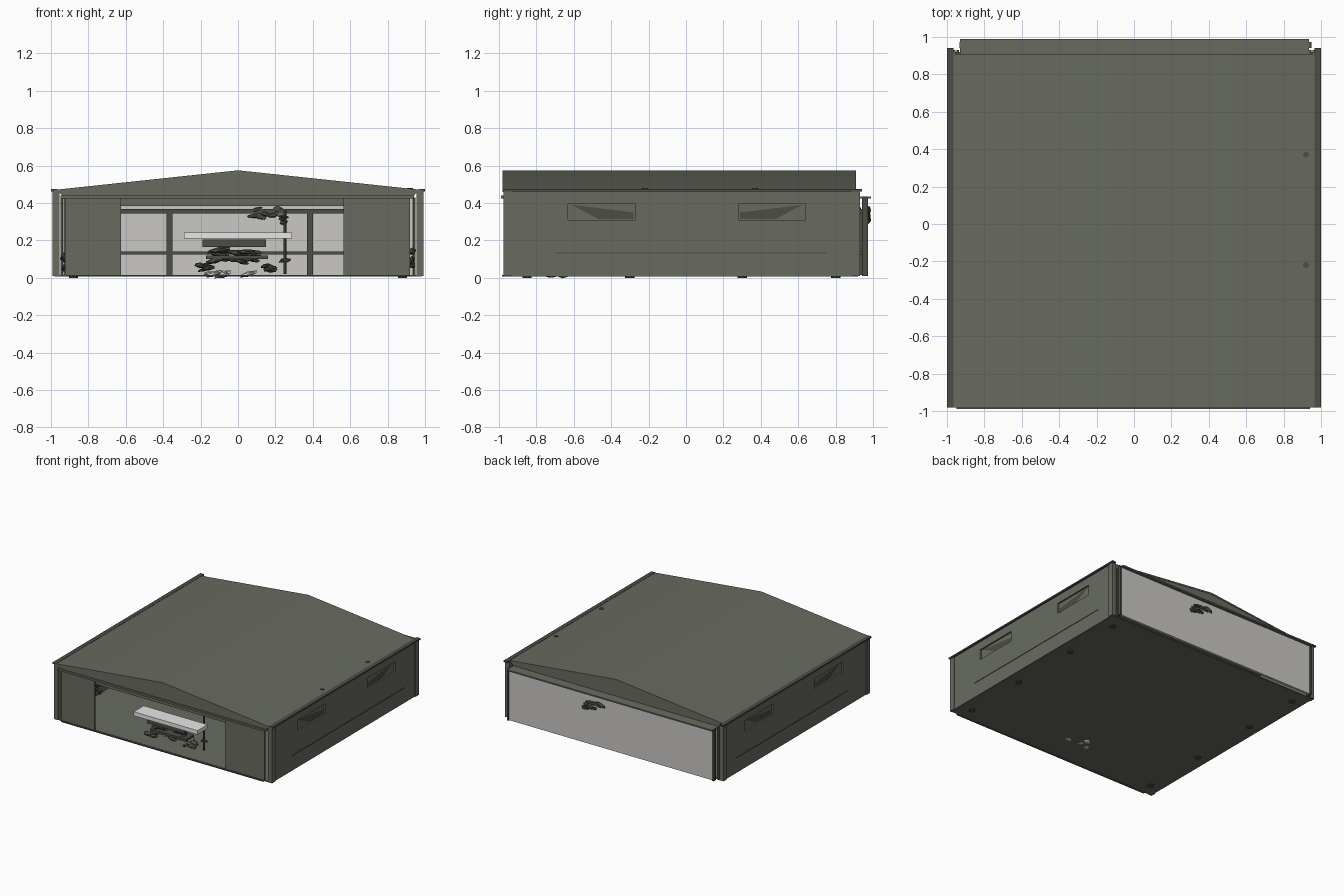
import bpy, bmesh, math, random
from mathutils import Vector, Matrix

random.seed(4)
if "Cube" in bpy.data.objects:
    bpy.data.objects.remove(bpy.data.objects["Cube"])


def material(name, rgb):
    m = bpy.data.materials.new(name)
    m.use_nodes = True
    m.diffuse_color = (*rgb, 1)
    node = next(n for n in m.node_tree.nodes if n.type == 'BSDF_PRINCIPLED')
    node.inputs["Base Color"].default_value = (*rgb, 1)
    return m


OLIVE = material("olive grey", (0.14, 0.148, 0.118))
DARK = material("dark olive", (0.07, 0.074, 0.06))
PALE = material("pale grey", (0.60, 0.58, 0.555))
WHITE = material("white", (0.82, 0.82, 0.82))


def finish(name, bm, mat):
    bmesh.ops.recalc_face_normals(bm, faces=bm.faces)
    mesh = bpy.data.meshes.new(name)
    bm.to_mesh(mesh)
    bm.free()
    mesh.materials.append(mat)
    ob = bpy.data.objects.new(name, mesh)
    bpy.context.collection.objects.link(ob)
    return ob


def box(name, mat, x, y, z):
    """Box from (min, max) pairs."""
    bm = bmesh.new()
    size = [b[1] - b[0] for b in (x, y, z)]
    mid = Vector([(b[0] + b[1]) / 2 for b in (x, y, z)])
    bmesh.ops.create_cube(bm, size=1, matrix=Matrix.Translation(mid) @ Matrix.Diagonal((*size, 1)))
    return finish(name, bm, mat)


def prism(name, mat, profile, y0, y1):
    """Extrude an x-z outline along y."""
    bm = bmesh.new()
    face = bm.faces.new([bm.verts.new((x, y0, z)) for x, z in profile])
    new = bmesh.ops.extrude_face_region(bm, geom=[face])["geom"]
    bmesh.ops.translate(bm, vec=(0, y1 - y0, 0), verts=[v for v in new if isinstance(v, bmesh.types.BMVert)])
    return finish(name, bm, mat)


def cylinder(name, mat, centre, radius, depth, sides=10):
    bm = bmesh.new()
    bmesh.ops.create_cone(bm, cap_ends=True, segments=sides, radius1=radius, radius2=radius,
                          depth=depth, matrix=Matrix.Translation(centre))
    return finish(name, bm, mat)


def lumps(name, mat, centre, spread, size, count):
    """Cluster of small faceted, flattened machine parts."""
    bm = bmesh.new()
    for _ in range(count):
        pos = Vector(centre) + Vector([random.uniform(-s, s) for s in spread])
        scale = [s * random.uniform(0.7, 1.2) for s in size]
        turn = Matrix.Rotation(random.uniform(-0.4, 0.4), 4, 'Y')
        bmesh.ops.create_icosphere(bm, subdivisions=1, radius=1,
                                   matrix=Matrix.Translation(pos) @ turn @ Matrix.Diagonal((*scale, 1)))
    return finish(name, bm, mat)


# Floor and feet
box("floor", OLIVE, (-0.98, 0.98), (-0.97, 0.92), (0.008, 0.016))
for sx in (-1, 1):
    for y in (-0.85, -0.3, 0.3, 0.8):
        cylinder("foot", DARK, (sx * 0.88, y, 0.006), 0.025, 0.012)

# Roof sheet and gable ends
roof = prism("roof", OLIVE, [(-0.985, 0.47), (0, 0.575), (0.985, 0.47), (0.985, 0.46), (0, 0.562), (-0.985, 0.46)],
             -0.98, 0.91)
bpy.context.view_layer.objects.active = roof
roof.select_set(True)
bpy.ops.object.shade_smooth_by_angle(angle=math.radians(30))
for name, y in (("front_gable", -0.975), ("back_gable", 0.895)):
    prism(name, OLIVE, [(-0.96, 0.464), (0, 0.568), (0.96, 0.464), (0.93, 0.425), (-0.93, 0.425)], y, y + 0.012)
for y in (0.37, -0.22):
    cylinder("roof_vent", DARK, (0.92, y, 0.477), 0.016, 0.008)

# Side walls with recessed windows, eaves, rails and corner posts
for side, s in (("left", 1), ("right", -1)):
    def span(a, b):
        return tuple(sorted((s * a, s * b)))
    wall = box(side + "_wall", OLIVE, span(0.96, 0.985), (-0.96, 0.9), (0.01, 0.465))
    for y in (-0.45, 0.46):
        cutter = box("window_cutter", OLIVE, span(0.972, 1.01), (y - 0.18, y + 0.18), (0.31, 0.395))
        cutter.hide_render = True
        cutter.hide_viewport = True
        cut = wall.modifiers.new("window", 'BOOLEAN')
        cut.operation = 'DIFFERENCE'
        cut.object = cutter
        # wedge shaped shutter leaf in the lower part of the window
        bm = bmesh.new()
        k = 1 if y < 0 else -1
        pts = [(y - k * 0.02, 0.315), (y + k * 0.17, 0.315), (y + k * 0.17, 0.35), (y - k * 0.16, 0.39)]
        bm.faces.new([bm.verts.new((s * 0.974, a, b)) for a, b in pts])
        finish(side + "_window_leaf", bm, DARK)
    box(side + "_eave", DARK, span(0.965, 1.0), (-0.98, 0.94), (0.462, 0.474))
    box(side + "_wall_rail", DARK, span(0.98, 0.988), (-0.7, 0.75), (0.13, 0.136))
    for name, y in (("front_post", -0.975), ("back_post", 0.885)):
        box(f"{side}_{name}", OLIVE, span(0.955, 0.992), (y, y + 0.045), (0.01, 0.465))
    box(side + "_back_strut", DARK, span(0.935, 0.95), (0.9, 0.93), (0.01, 0.43))
    lumps(side + "_wall_fittings", DARK, (s * 0.93, -0.5, 0.1), (0.005, 0.05, 0.06), (0.02, 0.03, 0.02), 5)

# Front wall panels and header
box("front_right_panel", OLIVE, (-0.925, -0.625), (-0.97, -0.955), (0.01, 0.43))
box("front_left_panel", OLIVE, (0.565, 0.92), (-0.97, -0.955), (0.01, 0.43))
box("front_header", OLIVE, (-0.95, 0.94), (-0.99, -0.955), (0.425, 0.44))
box("front_lintel", OLIVE, (-0.625, 0.565), (-0.955, -0.94), (0.385, 0.43))
box("front_sill", DARK, (-0.92, 0.92), (-0.985, -0.96), (0.008, 0.014))

# Back door with its cap and inner frame
box("back_door", PALE, (-0.92, 0.94), (0.945, 0.965), (0.012, 0.425))
box("back_door_cap", OLIVE, (-0.93, 0.935), (0.9, 0.99), (0.425, 0.436))
for x in (-0.925, 0.94):
    box("door_edge", DARK, (x - 0.008, x + 0.008), (0.94, 0.972), (0.01, 0.43))
for x in (-0.365, 0.385):
    box("door_frame_post", DARK, (x - 0.016, x + 0.016), (0.915, 0.943), (0.015, 0.36))
for z, h in ((0.132, 0.008), (0.355, 0.012)):
    box("door_frame_beam", DARK, (-0.9, 0.92), (0.92, 0.943), (z - h, z + h))

# Hoist fittings on both faces of the back door
for y in (0.925, 0.975):
    lumps("door_hoist", DARK, (0.15, y, 0.345), (0.07, 0.003, 0.022), (0.045, 0.012, 0.016), 8)
    lumps("door_hoist_hooks", DARK, (0.2, y, 0.31), (0.06, 0.003, 0.015), (0.02, 0.012, 0.012), 5)

# Workbench with machinery near the opening
box("bench_top", WHITE, (-0.29, 0.29), (-0.94, -0.81), (0.21, 0.243))
box("bench_tray", DARK, (-0.19, 0.15), (-0.91, -0.8), (0.165, 0.205))
box("bench_shelf", DARK, (-0.17, 0.16), (-0.9, -0.8), (0.1, 0.12))
lumps("bench_machine", DARK, (-0.02, -0.85, 0.115), (0.12, 0.04, 0.035), (0.06, 0.03, 0.016), 14)
for x in (-0.18, 0.15):
    lumps("bench_foot", DARK, (x, -0.85, 0.055), (0.03, 0.04, 0.012), (0.04, 0.025, 0.015), 5)
cylinder("lamp_stand", DARK, (0.25, -0.8, 0.19), 0.008, 0.34, 8)
for z in (0.09, 0.32):
    lumps("lamp_stand_clamp", DARK, (0.25, -0.8, z), (0.015, 0.01, 0.01), (0.025, 0.015, 0.01), 3)
lumps("floor_rubble", PALE, (-0.03, -0.7, 0.02), (0.12, 0.05, 0.002), (0.05, 0.04, 0.016), 6)
